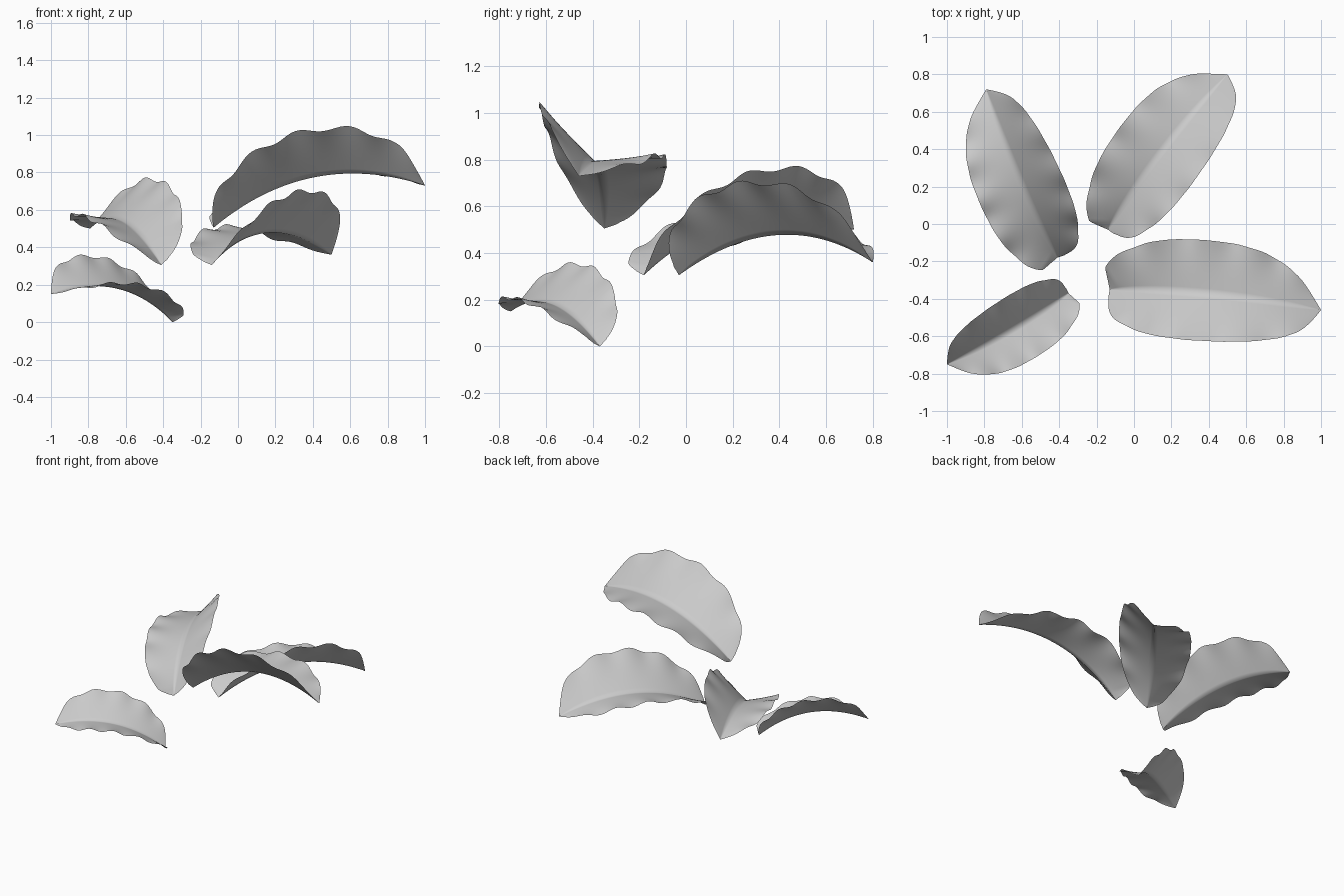
import bpy, bmesh, math
from mathutils import Vector

if "Cube" in bpy.data.objects:
    bpy.data.objects.remove(bpy.data.objects["Cube"])

# half-width profiles along the leaf (position, relative width)
RIGHT = [(0, 0), (.02, .22), (.06, .45), (.12, .64), (.22, .83), (.34, .95), (.46, 1),
         (.6, .99), (.72, .92), (.82, .79), (.9, .57), (.95, .32), (1, 0)]
LEFT = [(0, 0), (.02, .23), (.06, .46), (.12, .68), (.22, .88), (.34, .98), (.46, 1),
        (.6, .98), (.72, .89), (.82, .72), (.9, .48), (.95, .26), (1, 0)]
ROWS, COLS = 72, 10


def interpolate(profile, u):
    for (a, wa), (b, wb) in zip(profile, profile[1:]):
        if u <= b:
            return wa + (wb - wa) * (u - a) / (b - a)
    return 0


def width(profile, u):
    if u < .02 or u > .98:
        return interpolate(profile, u)
    return sum(interpolate(profile, u + d) for d in (-.02, -.01, 0, .01, .02)) / 5


def leaf(name, base, tip):
    base, tip = Vector(base), Vector(tip)
    chord = tip - base
    L = chord.length
    d = chord.normalized()
    side = d.cross(Vector((0, 0, 1))).normalized()   # right-hand side of the leaf
    up = side.cross(d)
    bow = (up * .138 - side * .023) * 4 * L          # arched, slightly bent midrib
    bm = bmesh.new()
    rows = []
    for i in range(ROWS + 1):
        t = i / ROWS
        u = t * t * (3 - 2 * t) * .5 + t * .5        # denser rows at both ends
        p = base + chord * u + bow * (u * (1 - u))
        tan = (chord + bow * (1 - 2 * u)).normalized()
        s = (side - tan * side.dot(tan)).normalized()
        nrm = s.cross(tan)
        row = []
        for j in range(-COLS, COLS + 1):
            v = abs(j) / COLS
            right = j > 0
            # folded halves, twisting gently from base to tip
            ang = math.radians(38 + 12 * u if right else 17 - 19 * u)
            rel = width(RIGHT if right else LEFT, u)
            o = (s if right else -s) * math.cos(ang) + nrm * math.sin(ang)
            q = p + o * (rel * v * L * (.305 if right else .25))
            if not right:                            # rounded lobe swept behind the base
                q -= (d - up * .1) * (.06 * L * v * min(1, u / .05) * max(0, 1 - u / .38))
            # rippled edge
            ripple = math.sin(2 * math.pi * 5.1 * u - 1.47)
            q += nrm * (ripple * .012 * L * v ** 3 * min(1, rel * 1.3))
            row.append(bm.verts.new(q))
        rows.append(row)
    for r0, r1 in zip(rows, rows[1:]):
        for j in range(2 * COLS):
            bm.faces.new((r0[j], r0[j + 1], r1[j + 1], r1[j])).smooth = True
    # close the pointed ends
    bmesh.ops.remove_doubles(bm, verts=bm.verts, dist=1e-5)
    mesh = bpy.data.meshes.new(name)
    bm.to_mesh(mesh)
    bm.free()
    bpy.context.collection.objects.link(bpy.data.objects.new(name, mesh))


# four scattered leaves: base point, tip point
leaf("leaf_large_right", (-.13, -.35, .505), (1.0, -.46, .73))
leaf("leaf_back_right", (-.14, -.03, .305), (.50, .80, .36))
leaf("leaf_back_left", (-.41, -.18, .305), (-.79, .72, .50))
leaf("leaf_small_front_left", (-.35, -.37, .0), (-1.0, -.75, .15))
